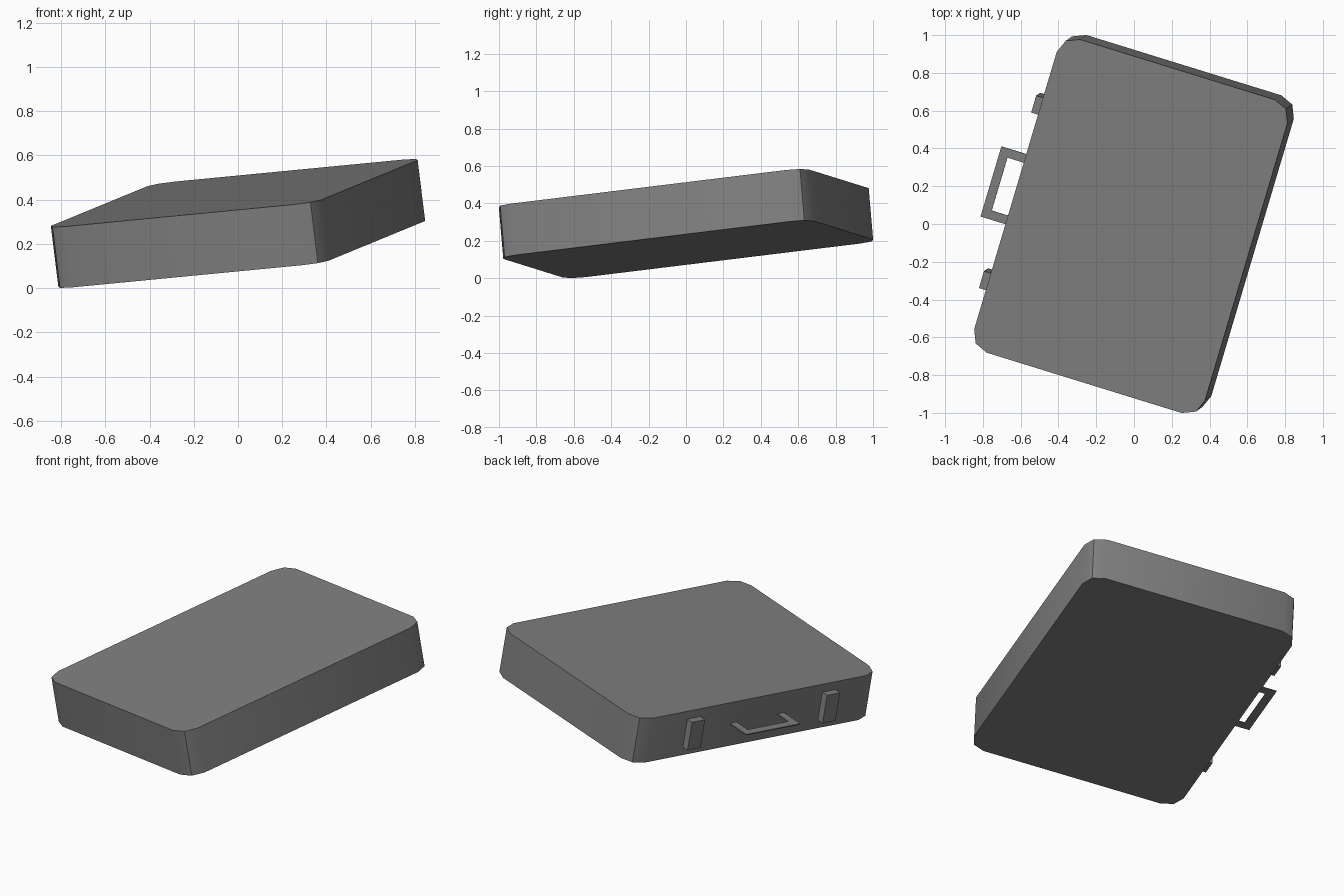
import bpy
import bmesh
import math
from mathutils import Matrix, Vector

cube = bpy.data.objects.get("Cube")
if cube:
    bpy.data.objects.remove(cube, do_unlink=True)

grey = bpy.data.materials.new("dark grey")
grey.use_nodes = True
colour = (0.216, 0.216, 0.216, 1)
grey.diffuse_color = colour
grey.node_tree.nodes["Principled BSDF"].inputs["Base Color"].default_value = colour

# Tilted frame of the case: local x across, y along, z through its thickness
up = Vector((-0.1215, -0.0848, 0.989)).normalized()
across = Vector((0.9514, -0.2943, 0.0917))
across = (across - up * across.dot(up)).normalized()
along = up.cross(across)
tilt = Matrix((across, along, up)).transposed().to_4x4()
tilt.translation = (0, 0, 0.292)

HALF_WIDTH, HALF_LENGTH, HALF_THICK = 0.642, 0.871, 0.139
CORNER = 0.1


def prism(name, outline, z0, z1):
    """Extrude a flat outline from z0 to z1 in the tilted frame."""
    bm = bmesh.new()
    base = bm.faces.new([bm.verts.new((x, y, z0)) for x, y in outline])
    top = bmesh.ops.extrude_face_region(bm, geom=[base])["geom"]
    moved = [v for v in top if isinstance(v, bmesh.types.BMVert)]
    bmesh.ops.translate(bm, verts=moved, vec=(0, 0, z1 - z0))
    bmesh.ops.recalc_face_normals(bm, faces=bm.faces)
    mesh = bpy.data.meshes.new(name)
    bm.to_mesh(mesh)
    bm.free()
    mesh.materials.append(grey)
    obj = bpy.data.objects.new(name, mesh)
    obj.matrix_world = tilt
    bpy.context.collection.objects.link(obj)
    return obj


# Case body with two-segment rounded corners
outline = []
for i, (sx, sy) in enumerate([(1, 1), (-1, 1), (-1, -1), (1, -1)]):
    for step in range(3):
        a = math.pi / 2 * (i + step / 2)
        outline.append((sx * (HALF_WIDTH - CORNER) + CORNER * math.cos(a),
                        sy * (HALF_LENGTH - CORNER) + CORNER * math.sin(a)))
body = prism("case_body", outline, -HALF_THICK, HALF_THICK)
bpy.context.view_layer.objects.active = body
body.select_set(True)
bpy.ops.object.shade_smooth_by_angle(angle=math.radians(30))
body.select_set(False)

# Flat carrying handle on the side
wall, grip, reach, bar, mid = -HALF_WIDTH, -0.793, 0.195, 0.048, -0.008
prism("handle", [
    (wall, mid - reach), (grip, mid - reach),
    (grip, mid + reach), (wall, mid + reach),
    (wall, mid + reach - bar), (grip + bar, mid + reach - bar),
    (grip + bar, mid - reach + bar), (wall, mid - reach + bar)], 0.0, 0.006)

# Two latches beside the handle
for name, y in (("front_latch", -0.513), ("back_latch", 0.463)):
    half = 0.047
    prism(name, [(wall, y - half), (wall, y + half),
                 (wall - 0.043, y + half), (wall - 0.043, y - half)], -0.088, 0.088)
